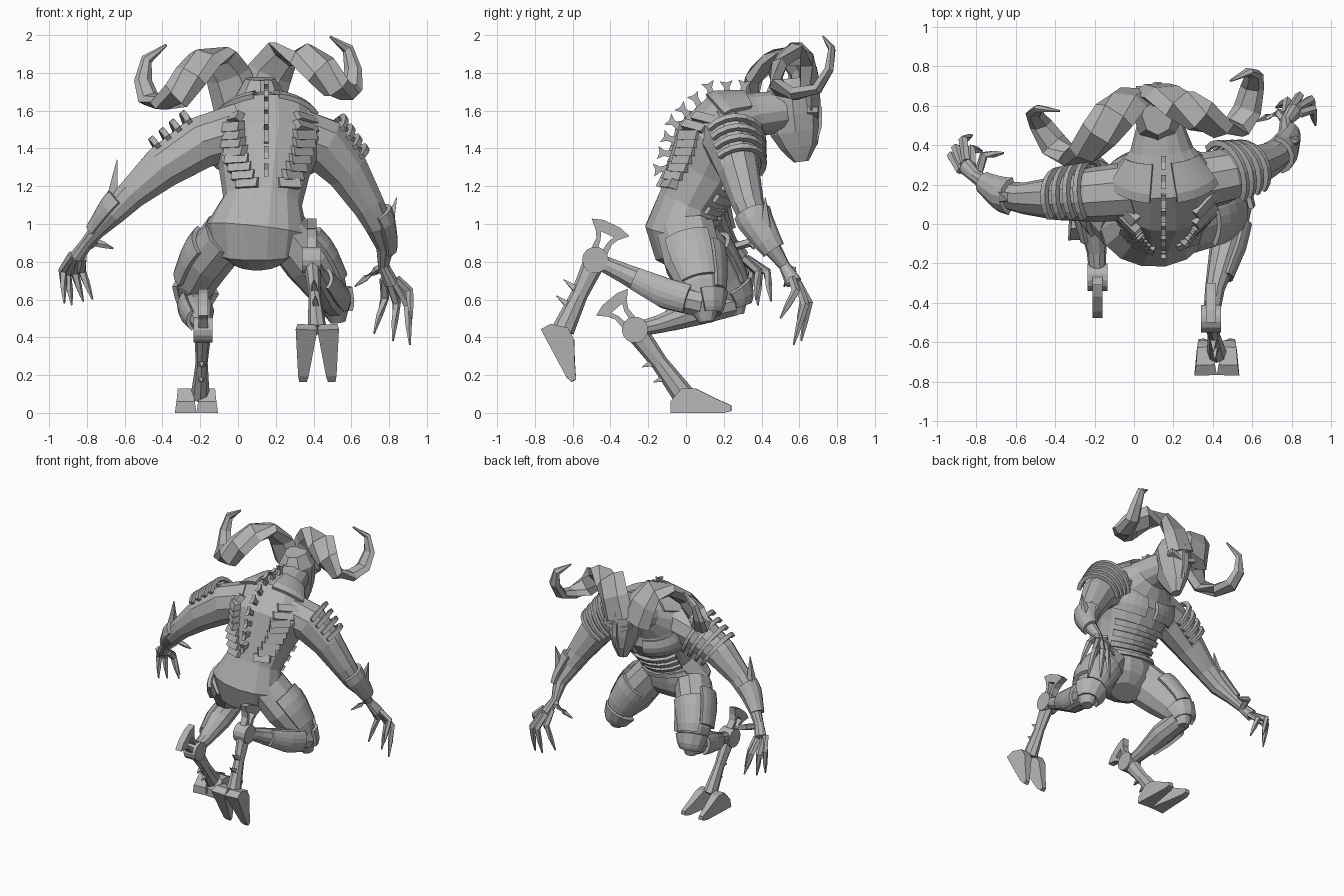
import bpy, bmesh, math
from mathutils import Vector, Matrix
from mathutils.bvhtree import BVHTree

default = bpy.data.objects.get("Cube")
if default:
    bpy.data.objects.remove(default)

GREY = (0.45, 0.45, 0.45, 1)
grey = bpy.data.materials.new("stone_grey")
grey.use_nodes = True
grey.diffuse_color = GREY
grey.node_tree.nodes["Principled BSDF"].inputs["Base Color"].default_value = GREY
X, Y, Z = Vector((1, 0, 0)), Vector((0, 1, 0)), Vector((0, 0, 1))
SIDES = (("left", 1), ("right", -1))

def make(name, verts, faces, thickness=0):
    mesh = bpy.data.meshes.new(name)
    mesh.from_pydata([tuple(v) for v in verts], [], faces)
    bm = bmesh.new()
    bm.from_mesh(mesh)
    bmesh.ops.recalc_face_normals(bm, faces=bm.faces)
    bm.to_mesh(mesh)
    bm.free()
    mesh.materials.append(grey)
    obj = bpy.data.objects.new(name, mesh)
    bpy.context.collection.objects.link(obj)
    if thickness:
        solid = obj.modifiers.new("thickness", 'SOLIDIFY')
        solid.thickness, solid.offset = thickness, 0
    return obj

# Centre and two scaled cross axes for each (x, y, z, width, depth)
def frames(sections, ref):
    pts = [Vector(s[:3]) for s in sections]
    result = []
    for i, s in enumerate(sections):
        t = (pts[min(i + 1, len(pts) - 1)] - pts[max(i - 1, 0)]).normalized()
        u = (ref - t * ref.dot(t)).normalized()
        result.append((pts[i], u * s[3], t.cross(u) * s[4]))
    return result

def on_limb(rings, t, degrees, grow=1):
    i = min(int(t), len(rings) - 2)
    p, u, v = (a.lerp(b, t - i) for a, b in zip(rings[i], rings[i + 1]))
    a = math.radians(degrees)
    return p + (u * math.cos(a) + v * math.sin(a)) * grow

def loft(name, sections, ref=X, n=10):
    rings = frames(sections, ref)
    m = len(rings)
    verts = [on_limb(rings, i, 360 * k / n) for i in range(m) for k in range(n)]
    faces = [(i * n + k, i * n + (k + 1) % n, (i + 1) * n + (k + 1) % n, (i + 1) * n + k)
             for i in range(m - 1) for k in range(n)]
    faces += [tuple(range(n)), tuple(range((m - 1) * n, m * n))]
    return make(name, verts, faces), rings

# Armour plate that follows part of a limb
def shell(name, rings, start, end, low, high, grow=1.06, thickness=0.025, rows=4, cols=6):
    verts = [on_limb(rings, start + (end - start) * i / rows, low + (high - low) * k / cols, grow)
             for i in range(rows + 1) for k in range(cols + 1)]
    w = cols + 1
    faces = [(i * w + k, i * w + k + 1, (i + 1) * w + k + 1, (i + 1) * w + k)
             for i in range(rows) for k in range(cols)]
    make(name, verts, faces, thickness)

# Flat outline in the plane of a and b, extruded both ways and thinning outward
def prism(name, origin, a, b, outline, thickness, taper=0):
    normal = a.cross(b).normalized()
    n = len(outline)
    verts = [Vector(origin) + a * p + b * q + normal * side * thickness / 2 * (1 - taper * (max(p, 0) + max(q, 0)))
             for side in (-1, 1) for p, q in outline]
    faces = [tuple(range(n)), tuple(range(n, n * 2))]
    make(name, verts, faces + [(k, (k + 1) % n, n + (k + 1) % n, n + k) for k in range(n)])

def spike(name, base, tip, radius):
    base, tip = Vector(base), Vector(tip)
    loft(name, [(*base, radius, radius), (*tip, .003, .003)], (tip - base).orthogonal(), 4)

# Torso, bent forward from pelvis to neck
torso, body = loft("torso", [
    (.1, .02, .79, .12, .08), (.1, -.01, .85, .24, .16), (.1, -.03, .97, .27, .19),
    (.13, .02, 1.12, .21, .17), (.14, .1, 1.27, .24, .21), (.15, .17, 1.42, .3, .24),
    (.15, .25, 1.53, .27, .2), (.14, .38, 1.58, .16, .12), (.13, .53, 1.6, .11, .11)], X, 14)
tree = BVHTree.FromPolygons([v.co for v in torso.data.vertices], [tuple(p.vertices) for p in torso.data.polygons])
for i in range(4):
    shell("belly_band", body, 2.5 + i * .45, 2.75 + i * .45, 35, 145, 1.04)

# Chest and shoulder-blade armour, with ribbed vents down the back
for side, s in SIDES:
    shell(side + "_chest_plate", body, 4.5, 6, 90 - s * 8, 90 - s * 70)
    shell(side + "_blade_plate", body, 5.9, 6.8, 270 + s * 14, 270 + s * 70, 1.05)
    for i in range(9):
        f = i / 8
        x = .16 + s * (.2 - .09 * f * f)
        hit, normal, _, _ = tree.ray_cast(Vector((x, -1, 1.56 - .34 * f)), Y)
        across = (X - normal * normal.x * .5).normalized()
        along = (Z - across * across.z - normal * normal.z).normalized()
        slab = [(-.03, -.03), (.03, -.03), (.022, .012), (-.03, .026)]
        prism(side + "_back_vent", hit, along, normal, slab, .15 - .03 * f)

# Flared fins along the spine
for i in range(9):
    a = math.radians(186 - 13 * i)
    out = Vector((0, math.cos(a), math.sin(a)))
    hit, normal, _, _ = tree.ray_cast(Vector((.15, .25, 1.33)) + out, -out)
    fin = [(-.02, -.03), (.02, -.03), (.015, .035), (.035, .07), (0, .06), (-.035, .07), (-.015, .035)]
    prism("spine_fin", hit, X.cross(out), out, fin, .025)

# Head with a tapering mask-like face
loft("head", [(.12, .55, 1.77, .08, .1), (.12, .56, 1.68, .13, .15), (.12, .57, 1.58, .12, .145),
              (.12, .58, 1.49, .1, .135), (.12, .6, 1.41, .07, .1), (.12, .61, 1.33, .035, .04)], X, 8)
prism("nose_ridge", (.12, .68, 1.5), Y, Z, [(-.02, .14), (.04, .12), (.04, .02), (.01, -.08), (-.04, -.08)], .04)

# Broad ribbon-like spiral horns, mirrored about the turned head
curl = [(.06, .03, 1.64), (.11, .01, 1.79), (.17, -.04, 1.89), (.26, -.12, 1.885), (.35, -.2, 1.8), (.43, -.21, 1.7),
        (.5, -.13, 1.665), (.545, -.02, 1.69), (.565, .04, 1.79), (.54, .06, 1.9), (.44, .03, 1.97)]
turn = Matrix.Rotation(math.radians(10), 3, 'Z')
for side, s in SIDES:
    horn = []
    for i, (x, y, z) in enumerate(curl):
        p = turn @ Vector((s * x, y, 0)) + Vector((.06, .62, z + s * x * .05))
        f = 1 - i / (len(curl) - .9)
        horn.append((*p, .13 * f ** .65, .06 * f ** .5))
    loft(side + "_horn", horn, X * s, 6)
    prism(side + "_brow", (.12 + s * .06, .67, 1.57), X * s, Z, [(-.05, -.02), (.05, .02), (.05, .05), (-.05, .02)], .06)

# Arms, hands and claws
arms = {
    "left": [(.28, .2, 1.48, .15, .15), (.45, .24, 1.42, .14, .15), (.58, .28, 1.28, .11, .12), (.69, .33, 1.1, .085, .09),
             (.74, .37, 1, .075, .075), (.78, .45, .88, .05, .05), (.77, .52, .78, .03, .03), (.81, .57, .69, .045, .04)],
    "right": [(.02, .17, 1.5, .15, .15), (-.2, .15, 1.43, .14, .145), (-.4, .13, 1.3, .11, .12), (-.56, .13, 1.16, .08, .085),
              (-.66, .15, 1.06, .07, .07), (-.74, .2, .97, .045, .045), (-.8, .24, .9, .035, .035), (-.85, .29, .83, .045, .04)]}
claws = {
    "left": [((.77, .56, .71), (.72, .59, .42)), ((.8, .59, .69), (.82, .61, .38)), ((.83, .59, .69), (.91, .57, .36)),
             ((.84, .56, .71), (.92, .5, .5)), ((.77, .51, .77), (.62, .52, .67))],
    "right": [((-.82, .3, .82), (-.77, .37, .6)), ((-.85, .32, .82), (-.82, .45, .59)), ((-.87, .3, .82), (-.88, .38, .57)),
              ((-.88, .27, .84), (-.92, .33, .58)), ((-.79, .25, .88), (-.66, .36, .87))]}
blades = {"left": ((.77, .42, .9), (.84, .42, 1.14)), "right": ((-.68, .15, 1.03), (-.64, .12, 1.34))}
for side, s in SIDES:
    limb = loft(side + "_arm", arms[side], Y * s)[1]
    for i in range(4):
        start = 1 + i * .26
        shell(side + "_shoulder_strap", limb, start, start + .11, 90 - s * 125, 90 + s * 45, 1.25, .03, 1, 10)
    shell(side + "_forearm_guard", limb, 3.5, 5.2, 10, 170, 1.15)
    spike(side + "_forearm_blade", *blades[side], .06)
    for base, tip in claws[side]:
        base, tip = Vector(base), Vector(tip)
        bend = base.lerp(tip, .45) + Vector((s * .03, .05, .03))
        loft(side + "_finger", [(*base, .022, .022), (*bend, .024, .024),
                                (*bend.lerp(tip, .5), .018, .018), (*tip, .005, .005)], X + Z, 5)

# Legs: thigh and calf with plates, hock drum with fan, shank and cloven hoof
legs = {
    "left": dict(
        thigh=[(.25, 0, .96, .13, .16), (.38, .04, .8, .14, .16), (.47, .08, .66, .11, .12), (.52, .1, .55, .075, .08), (.53, .11, .48, .04, .04)],
        calf=[(.52, .1, .58, .08, .08), (.47, -.1, .63, .085, .085), (.41, -.33, .74, .05, .055), (.39, -.48, .81, .04, .04)],
        ankle=(.42, -.65, .44), hoof=(.42, -.73, .37), toe=(0, .47, -.88), fan=65),
    "right": dict(
        thigh=[(-.06, 0, .94, .13, .16), (-.16, .11, .81, .13, .15), (-.22, .2, .69, .11, .12), (-.23, .26, .59, .075, .08), (-.23, .27, .52, .04, .04)],
        calf=[(-.23, .25, .59, .08, .08), (-.21, .06, .54, .085, .08), (-.19, -.14, .47, .05, .05), (-.185, -.27, .44, .04, .04)],
        ankle=(-.2, -.01, .09), hoof=(-.22, 0, 0), toe=(0, 1, 0), fan=130)}
for side, s in SIDES:
    leg = legs[side]
    thigh, calf = (loft(side + "_" + part, leg[part])[1] for part in ("thigh", "calf"))
    outer = 90 - s * 90
    shell(side + "_thigh_plate", thigh, .5, 1.9, outer - 40, outer + 40, 1.08)
    shell(side + "_front_thigh_plate", thigh, .8, 2.3, 225, 315, 1.08)
    shell(side + "_knee_cap", thigh, 2.4, 3.4, 180, 360, 1.2)
    shell(side + "_calf_plate", calf, .4, 1.7, outer - 50, outer + 50, 1.08)
    # Hock drum and open fan above it
    hock, ankle, toe = Vector(leg["calf"][-1][:3]), Vector(leg["ankle"]), Vector(leg["toe"])
    loft(side + "_hock_drum", [(*(hock + X * d), .07, .07) for d in (-.05, .05)], Y, 14)
    a = math.radians(leg["fan"])
    out = Vector((0, math.cos(a), math.sin(a)))
    wide = out.cross(X)
    prism(side + "_fan_top", hock, wide, out, [(-.07, .15), (.07, .15), (.11, .19), (.05, .21), (-.05, .21), (-.11, .19)], .05)
    # Shank with spurs on its rear edge
    loft(side + "_shank", [(*hock, .045, .06), (*hock.lerp(ankle, .5), .032, .045), (*ankle, .05, .06)], X, 8)
    rear = (ankle - hock).normalized().cross(X)
    for f in (.45, .68):
        p = hock.lerp(ankle, f)
        spike(side + "_shank_spur", p + rear * .03, p + rear * .1 + Z * .02, .025)
    # Fan struts and two pointed toes
    for k in (-1, 1):
        prism(side + "_fan_strut", hock, wide * k, out, [(.01, .04), (.045, .04), (.045, .11), (.08, .17), (.05, .18), (.02, .11)], .05)
        prism(side + "_hoof_toe", Vector(leg["hoof"]) + X * k * .062, (toe + X * k * .06).normalized(), X.cross(toe).normalized(),
              [(-.08, 0), (-.08, .06), (-.02, .13), (.05, .13), (.15, .08), (.24, .04), (.24, .01), (.2, 0)], .115, 2.6)
